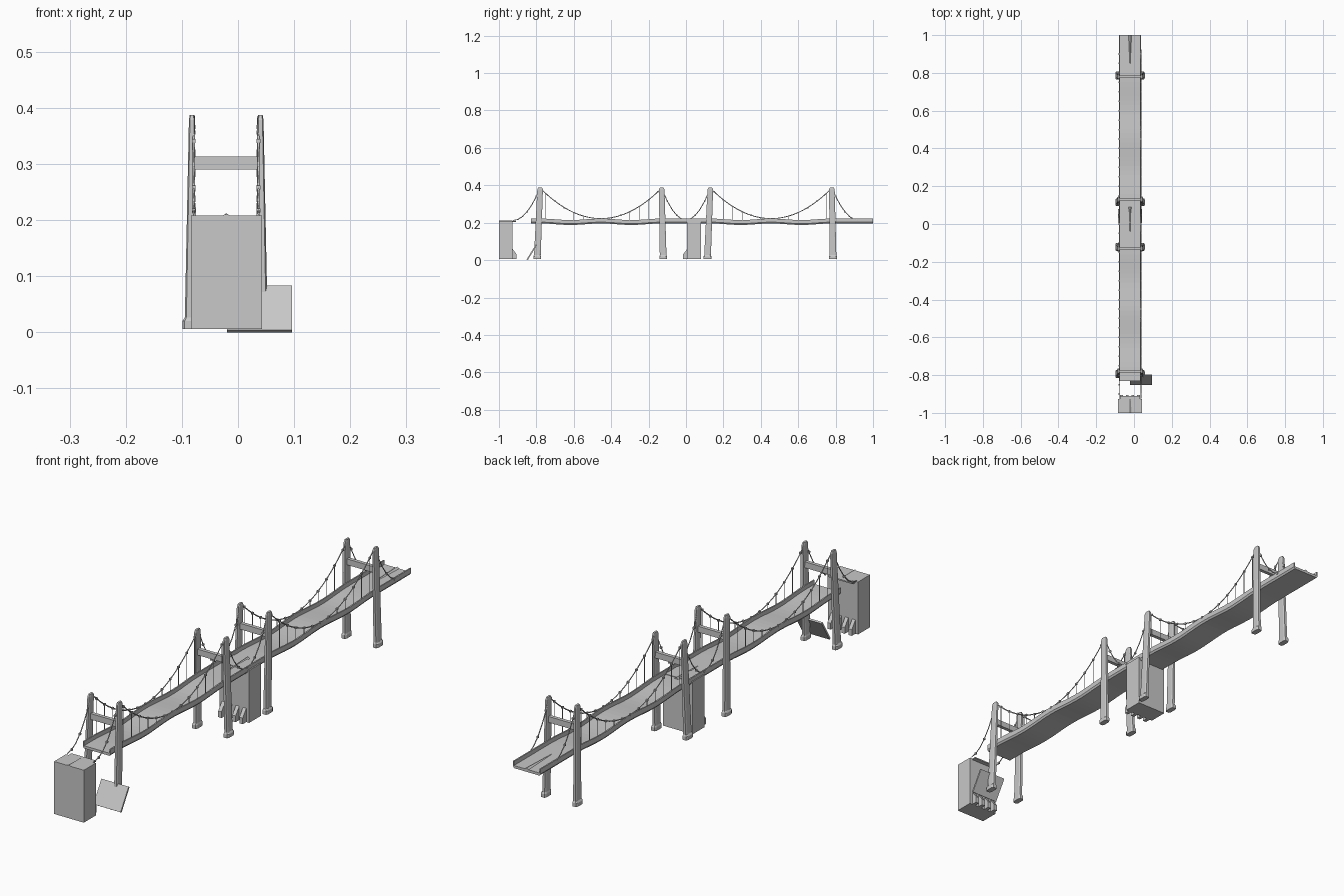
import bpy
import bmesh
import math
from mathutils import Vector, Matrix

cube = bpy.data.objects.get("Cube")
if cube:
    bpy.data.objects.remove(cube, do_unlink=True)

concrete = bpy.data.materials.new("concrete_grey")
concrete.use_nodes = True
GREY = (0.58, 0.58, 0.58, 1)
concrete.diffuse_color = GREY
concrete.node_tree.nodes["Principled BSDF"].inputs["Base Color"].default_value = GREY

CX = -0.021            # centre line of the bridge
TOWERS = (0.13, 0.78)  # tower positions, mirrored in y
TOP = 0.385


def finish(name, bm):
    bmesh.ops.recalc_face_normals(bm, faces=bm.faces)
    mesh = bpy.data.meshes.new(name)
    bm.to_mesh(mesh)
    bm.free()
    obj = bpy.data.objects.new(name, mesh)
    mesh.materials.append(concrete)
    bpy.context.collection.objects.link(obj)
    return obj


def add_box(bm, lo, hi):
    lo, hi = Vector(lo), Vector(hi)
    size = hi - lo
    bmesh.ops.create_cube(bm, size=1, matrix=Matrix.Translation((lo + hi) / 2)
                          @ Matrix.Diagonal((*size, 1)))


def add_loft(bm, sections):
    rings = [[bm.verts.new(p) for p in s] for s in sections]
    n = len(rings[0])
    for a, b in zip(rings, rings[1:]):
        for i in range(n):
            j = (i + 1) % n
            bm.faces.new((a[i], a[j], b[j], b[i]))
    bm.faces.new(rings[0])
    bm.faces.new(rings[-1])


def chamfered(cx, cy, z, hx, hy):
    """Eight-sided ring: a rectangle with cut corners."""
    k = 0.65
    pts = ((1, k), (k, 1), (-k, 1), (-1, k), (-1, -k), (-k, -1), (k, -1), (1, -k))
    return [(cx + hx * a, cy + hy * b, z) for a, b in pts]


def deck_height(y):
    u = (abs(y) - TOWERS[0]) / (TOWERS[1] - TOWERS[0])
    return 0.206 - (0.008 * math.sin(2 * math.pi * u) ** 2 if 0 < u < 1 else 0)


def cable_height(y):
    """Parabolic sag in the main spans, the middle and the end spans."""
    a = abs(y)
    if a < TOWERS[0]:
        return 0.215 + (TOP - 0.215) * (a / TOWERS[0]) ** 2
    if a < TOWERS[1]:
        mid = sum(TOWERS) / 2
        return 0.222 + (TOP - 0.222) * ((a - mid) / (TOWERS[1] - mid)) ** 2
    return 0.212 + (TOP - 0.212) * (max(0, 0.925 - a) / (0.925 - TOWERS[1])) ** 2


# Deck: channel section with raised side rails, swept along the wavy roadway
W, R = 0.059, 0.054
bm = bmesh.new()
sections = []
steps = 74
for i in range(steps + 1):
    y = -0.83 + 1.83 * i / steps
    z = deck_height(y)
    section = ((-W, 0.016), (-W, -0.003), (-R, -0.01), (R, -0.01), (W, -0.003),
               (W, 0.016), (R, 0.016), (R, 0), (-R, 0), (-R, 0.016))
    sections.append([(CX + x, y, z + dz) for x, dz in section])
add_loft(bm, sections)
finish("bridge_deck", bm)

# Median wedges on the roadway
bm = bmesh.new()
for y0, y1 in ((0.85, 1.0), (-0.04, 0.09)):
    add_loft(bm, [[(CX - w, y, 0.204), (CX + w, y, 0.204), (CX, y, 0.206 + h)]
                  for y, w, h in ((y0, 0.004, 0.001), (y1, 0.011, 0.006))])
finish("median_wedges", bm)

# Towers: four pairs of tapered legs with feet, caps and a crossbeam
for label, ty, lean in (("front", -TOWERS[1], -0.015), ("front_middle", -TOWERS[0], 0.008),
                        ("back_middle", TOWERS[0], -0.015), ("back", TOWERS[1], 0.006)):
    for side, s in (("left", 1), ("right", -1)):
        bm = bmesh.new()
        x_foot, x_top, yf = CX + s * 0.066, CX + s * 0.061, ty + lean
        add_loft(bm, [chamfered(x_foot, yf, 0.015, 0.008, 0.018),
                      chamfered(x_top, ty, 0.378, 0.0055, 0.015),
                      chamfered(x_top, ty, TOP + 0.002, 0.004, 0.010)])
        add_loft(bm, [chamfered(x_foot + s * 0.001, yf, 0.006, 0.011, 0.021),
                      chamfered(x_foot + s * 0.001, yf, 0.02, 0.011, 0.021),
                      chamfered(x_foot, yf, 0.026, 0.008, 0.018)])
        finish(f"{label}_tower_{side}_leg", bm)
    bm = bmesh.new()
    add_box(bm, (CX - 0.06, ty - 0.007, 0.29), (CX + 0.06, ty + 0.007, 0.313))
    finish(f"{label}_tower_crossbeam", bm)

# Suspension cables, with clamps and hangers
for side, s in (("left", 1), ("right", -1)):
    x = CX + s * 0.0575
    ys = sorted({round(-0.925 + 0.025 * i, 3) for i in range(75)}
                | {t * k for t in TOWERS for k in (1, -1)})
    curve = bpy.data.curves.new(f"{side}_cable", "CURVE")
    curve.dimensions = "3D"
    curve.bevel_depth = 0.0022
    curve.bevel_resolution = 0
    curve.use_fill_caps = True
    spline = curve.splines.new("POLY")
    spline.points.add(len(ys) - 1)
    for p, y in zip(spline.points, ys):
        p.co = (x, y, cable_height(y), 1)
    curve.materials.append(concrete)
    bpy.context.collection.objects.link(bpy.data.objects.new(f"{side}_cable", curve))

    clamps, hangers = bmesh.new(), bmesh.new()
    for i in range(37):
        y = -0.9 + 0.05 * i
        z = cable_height(y)
        add_box(clamps, (x - 0.0032, y - 0.004, z - 0.0035), (x + 0.0032, y + 0.004, z + 0.0035))
        bottom = deck_height(y) + 0.012
        if TOWERS[0] < abs(y) < TOWERS[1] and z > bottom + 0.008:
            add_box(hangers, (x - 0.0009, y - 0.0009, bottom), (x + 0.0009, y + 0.0009, z))
    finish(f"{side}_cable_clamps", clamps)
    finish(f"{side}_hangers", hangers)

# Anchor blocks: pier, top slab and a row of sloped buttresses on one face
for label, y0, y1, d in (("front", -1.0, -0.927, 1), ("middle", 0.006, 0.08, -1)):
    bm = bmesh.new()
    add_box(bm, (CX - 0.063, y0, 0.006), (CX + 0.064, y1, 0.208))
    face = y1 if d > 0 else y0
    if d > 0:
        add_box(bm, (CX - 0.052, y1 - 0.002, 0.203), (CX + 0.052, -0.91, 0.208))
        add_loft(bm, [[(CX - w, y, 0.207), (CX + w, y, 0.207), (CX, y, 0.211)]
                      for y, w in ((y0, 0.01), (y1, 0.004))])
    for i in range(4):
        x = CX - 0.045 + 0.03 * i
        add_loft(bm, [[(xx, face - d * 0.002, 0.006), (xx, face + d * 0.022, 0.006),
                       (xx, face + d * 0.022, 0.03), (xx, face - d * 0.002, 0.062)]
                      for xx in (x - 0.007, x + 0.007)])
    finish(f"{label}_anchor_block", bm)

# Fallen slab of roadway leaning back beside the front tower
bm = bmesh.new()
lower, upper = Vector((0, -0.852, 0.0)), Vector((0, -0.803, 0.08))
across = (upper - lower).normalized().cross(Vector((1, 0, 0))) * 0.007
section = (lower, upper, upper + across, lower + across)
lift = -min(p.z for p in section)
add_loft(bm, [[(x, p.y, p.z + lift) for p in section] for x in (-0.02, 0.096)])
finish("fallen_slab", bm)
